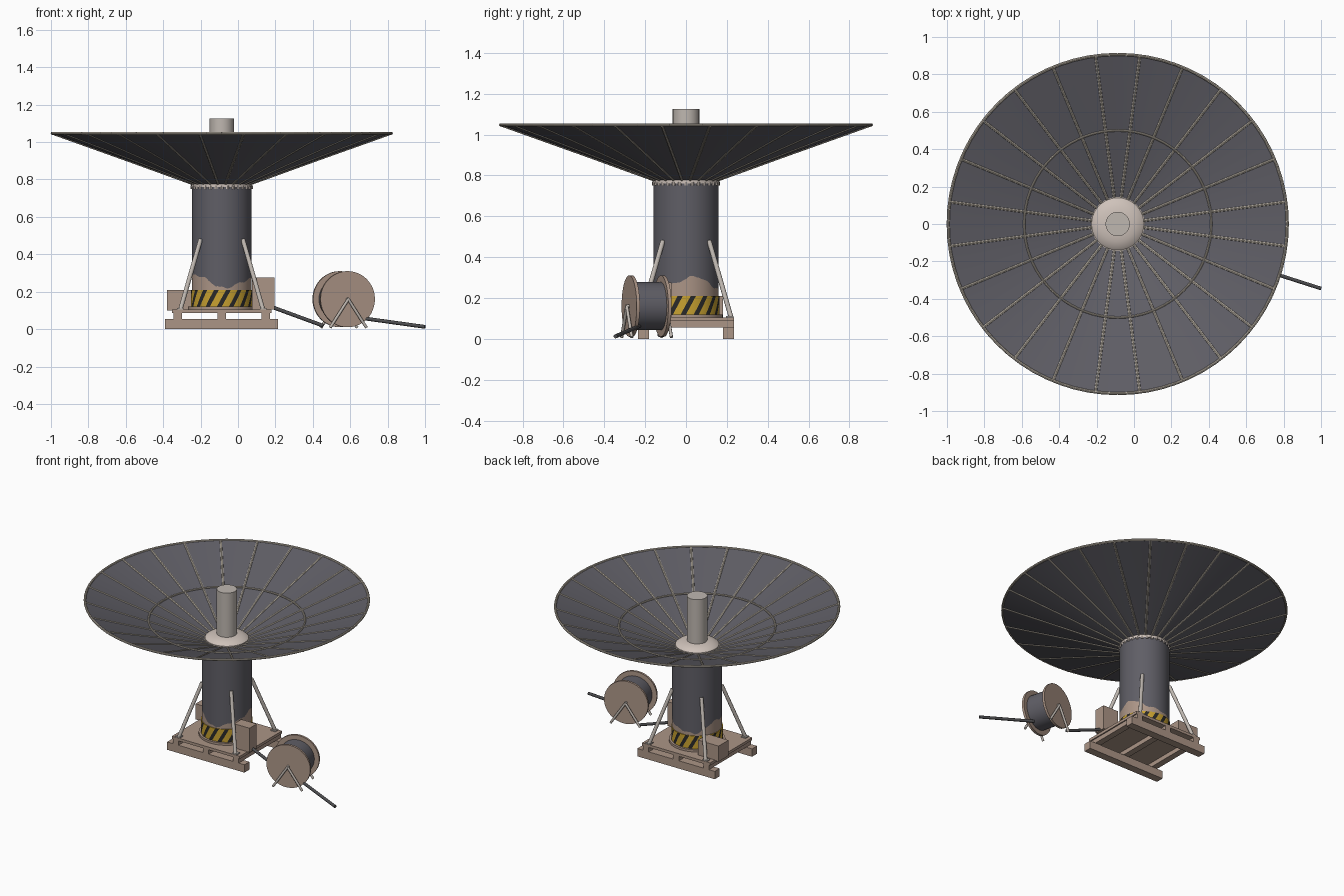
import bpy, bmesh, math, random
from math import sin, cos, pi, tau, radians
from mathutils import Vector

if "Cube" in bpy.data.objects:
    bpy.data.objects.remove(bpy.data.objects["Cube"])

CX = -0.087  # antenna axis


def mat(name, r, g, b):
    m = bpy.data.materials.new(name)
    m.diffuse_color = (r, g, b, 1)
    m.use_nodes = True
    m.node_tree.nodes["Principled BSDF"].inputs["Base Color"].default_value = m.diffuse_color
    return m


TAN = mat("tan_paint", .41, .30, .24)
GREY = mat("dark_grey", .115, .112, .132)
LIGHT = mat("pale_metal", .62, .54, .49)
STEEL = mat("strut_metal", .52, .475, .435)
RIB = mat("rib_metal", .50, .45, .38)
YELLOW = mat("hazard_yellow", .58, .36, .03)
BLACK = mat("hazard_black", .022, .022, .022)
CABLE = mat("cable_black", .075, .075, .08)


def finish(name, bm, mats, smooth=None):
    bmesh.ops.recalc_face_normals(bm, faces=bm.faces)
    me = bpy.data.meshes.new(name)
    bm.to_mesh(me)
    bm.free()
    ob = bpy.data.objects.new(name, me)
    bpy.context.collection.objects.link(ob)
    for m in mats:
        me.materials.append(m)
    if smooth:
        bpy.ops.object.select_all(action='DESELECT')
        ob.select_set(True)
        bpy.context.view_layer.objects.active = ob
        bpy.ops.object.shade_smooth_by_angle(angle=radians(smooth))
    return ob


def box(name, x, y, z, m):
    bm = bmesh.new()
    bmesh.ops.create_cube(bm, size=1)
    for v in bm.verts:
        v.co = Vector([(a + b) / 2 + c * (b - a) for (a, b), c in zip((x, y, z), v.co)])
    return finish(name, bm, [m])


def add_rod(bm, a, b, r, n=10):
    a, b = Vector(a), Vector(b)
    q = (b - a).to_track_quat('Z', 'Y').to_matrix().to_4x4()
    q.translation = (a + b) / 2
    bmesh.ops.create_cone(bm, cap_ends=True, segments=n, radius1=r, radius2=r,
                          depth=(b - a).length, matrix=q)


def rods(name, pairs, r, m, n=10):
    bm = bmesh.new()
    for a, b in pairs:
        add_rod(bm, a, b, r, n)
    return finish(name, bm, [m], 40)


def lathe(name, profile, n, m, offset=0, smooth=40, closed=False):
    """Revolve (radius, z) points about the antenna axis."""
    bm = bmesh.new()
    rings = [[bm.verts.new((CX + r * cos(offset + tau * i / n), r * sin(offset + tau * i / n), z))
              for i in range(n)] for r, z in profile]
    pairs = list(zip(rings, rings[1:])) + ([(rings[-1], rings[0])] if closed else [])
    for a, b in pairs:
        for i in range(n):
            bm.faces.new((a[i], a[(i + 1) % n], b[(i + 1) % n], b[i]))
    if not closed:
        bm.faces.new(rings[0])
        bm.faces.new(rings[-1])
    return finish(name, bm, [m], smooth)


def polar(r, a, z):
    return (CX + r * cos(a), r * sin(a), z)


# Skid: two long rails, three cross beams, platform
for side, s in (("front", -1), ("back", 1)):
    box(side + "_rail", (CX - .302, CX + .302), sorted((s * .18, s * .235)), (0, .055), TAN)
for i, x in enumerate((-.235, 0, .235)):
    box(f"cross_beam_{i}", (CX + x - .022, CX + x + .022), (-.235, .235), (.055, .086), TAN)
box("platform", (CX - .265, CX + .265), (-.235, .235), (.086, .105), TAN)
lathe("base_flange", [(.18, .105), (.18, .12)], 48, TAN)

# Column: ragged bare paint below, dark grey above
bm = bmesh.new()
random.seed(4)
N = 96
rings = []
for k in range(4):
    ring = []
    for i in range(N):
        a = tau * i / N
        edge = (.262 + .036 * cos(2 * (a - radians(12))) + .008 * sin(5 * a)
                + .005 * sin(11 * a) + random.uniform(-.002, .002))
        ring.append(bm.verts.new(polar(.16, a, (.11, edge, .4, .77)[k])))
    rings.append(ring)
for k in range(3):
    for i in range(N):
        j = (i + 1) % N
        f = bm.faces.new((rings[k][i], rings[k][j], rings[k + 1][j], rings[k + 1][i]))
        f.material_index = 0 if k == 0 else 1
bm.faces.new(rings[0])
bm.faces.new(rings[3])
finish("column", bm, [TAN, GREY], 40)

# Hazard band: slanted alternating quads
bm = bmesh.new()
N, ROWS, PAIRS = 80, 4, 16
grid = [[bm.verts.new(polar(.165, tau * i / N + .30 * k / ROWS, .12 + .09 * k / ROWS))
         for i in range(N)] for k in range(ROWS + 1)]
for k in range(ROWS):
    for i in range(N):
        j = (i + 1) % N
        f = bm.faces.new((grid[k][i], grid[k][j], grid[k + 1][j], grid[k + 1][i]))
        f.material_index = (i * 2 * PAIRS // N) % 2
bm.faces.new(grid[0])
bm.faces.new(grid[-1])
finish("hazard_band", bm, [YELLOW, BLACK], 40)

# Four diagonal struts with foot pads
diag = [(sx, sy) for sx in (-1, 1) for sy in (-1, 1)]
rods("struts", [((CX + sx * .222, sy * .222, .10), (CX + sx * .113, sy * .113, .48))
                for sx, sy in diag], .012, STEEL, 12)
for i, (sx, sy) in enumerate(diag):
    x, y = CX + sx * .222, sy * .215
    box(f"strut_foot_{i}", (x - .018, x + .018), (y - .018, y + .018), (.1, .112), STEEL)

# Equipment boxes
box("tall_cabinet", (.075, .195), (-.15, -.07), (.105, .275), TAN)
box("low_cabinet", (-.38, -.22), (.07, .18), (.1, .21), TAN)

# Collar with a ring of bolts
lathe("collar", [(.163, .76), (.163, .777)], 48, LIGHT)
rods("collar_bolts", [(polar(.156, tau * i / 32, .75), polar(.156, tau * i / 32, .768))
                      for i in range(32)], .01, LIGHT, 8)

# Round dish, 24 ribs, middle and rim hoops
NP, OFF, NR = 24, pi / 24, 72
DISH = [(.13, .772), (.5, .905), (.91, 1.05)]
lathe("dish", DISH + [(r, z - .006) for r, z in reversed(DISH)], NR, GREY, OFF, 30, True)
angles = [OFF + tau * i / NP for i in range(NP)]
rods("dish_ribs", [(polar(r0, a, z0 - .003), polar(r1, a, z1 - .003)) for a in angles
                   for (r0, z0), (r1, z1) in zip(DISH, DISH[1:])], .0085, RIB, 8)
for name, (r, z), t in (("middle_hoop", (.5, .908), .006), ("rim_hoop", (.907, 1.047), .008)):
    rods(name, [(polar(r, tau * i / NR, z), polar(r, tau * (i + 1) / NR, z))
                for i in range(NR)], t, RIB, 8)

# Hub dome and feed tube
lathe("hub_dome", [(.14, .772), (.14, .785), (.125, .797), (.095, .808), (.06, .814)], 40, LIGHT)
lathe("feed_tube", [(.065, .79), (.065, 1.125)], 32, STEEL)

# Cable reel, its axis turned a little about z
C = Vector((.565, -.193, .16))
AX = Vector((sin(.25), -cos(.25), 0))
SIDE = Vector((cos(.25), sin(.25), 0))
UP = Vector((0, 0, 1))
for name, s in (("front", 1), ("back", -1)):
    bm = bmesh.new()
    add_rod(bm, C + AX * s * .072, C + AX * s * .088, .15, 48)
    finish(name + "_reel_flange", bm, [TAN], 40)
    hub = C + AX * s * .1
    rods(name + "_reel_stand", [(hub, hub + SIDE * d * .1 - UP * .152)
                                for d in (-1, 1)], .008, STEEL)
bm = bmesh.new()
add_rod(bm, C - AX * .075, C + AX * .075, .118, 40)
finish("wound_cable", bm, [GREY], 40)
rods("reel_axle", [(C - AX * .104, C + AX * .104)], .009, STEEL)

# Loose cables
rods("feed_cable", [((.19, -.11, .115), (.455, -.13, .018))], .01, CABLE)
rods("trailing_cable", [((.64, -.23, .062), (1.0, -.345, .012))], .01, CABLE)
